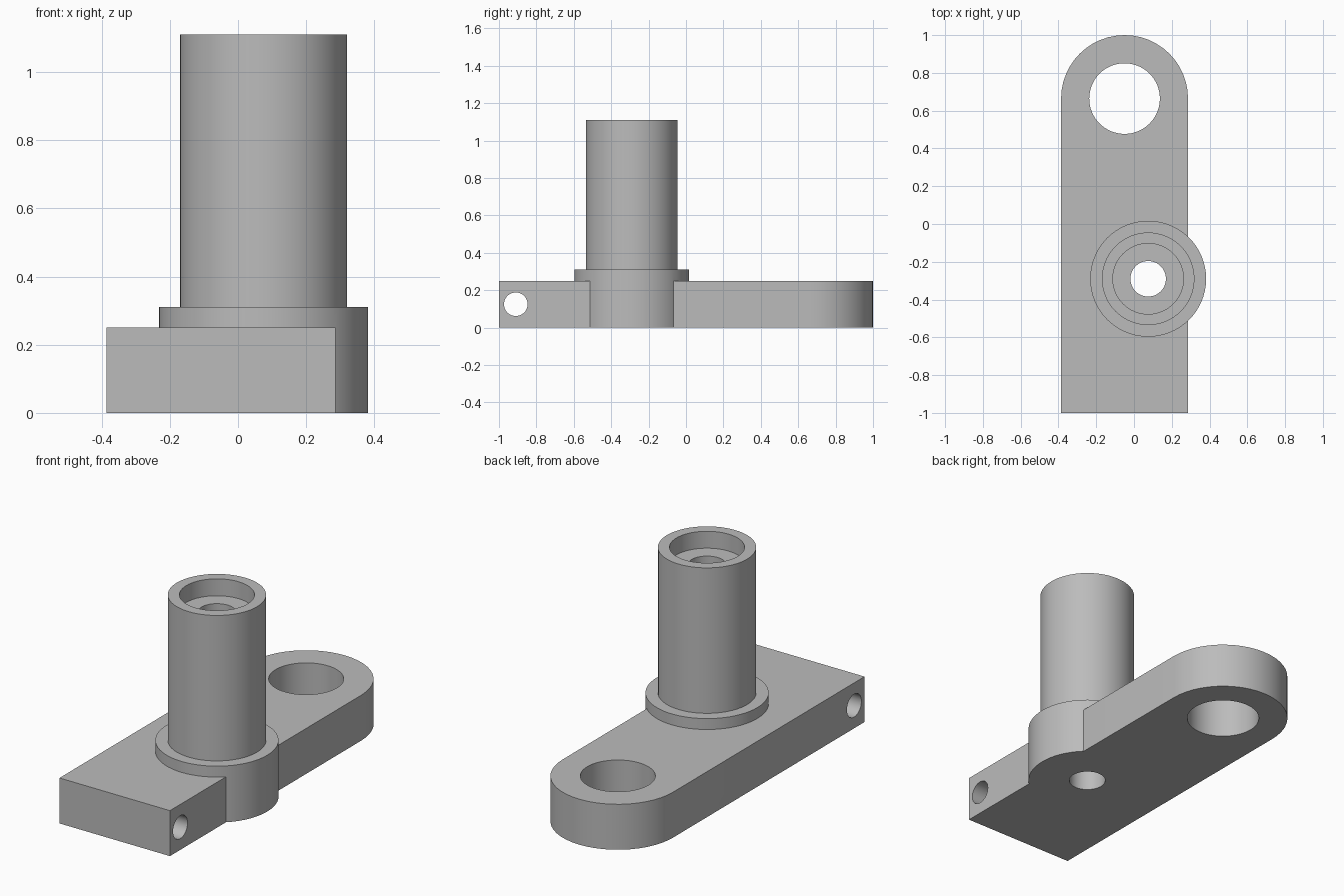
import bpy, bmesh, math

if "Cube" in bpy.data.objects:
    bpy.data.objects.remove(bpy.data.objects["Cube"], do_unlink=True)

grey = bpy.data.materials.new("plain_grey")
grey.use_nodes = True
colour = (0.5, 0.5, 0.5, 1)
grey.diffuse_color = colour
grey.node_tree.nodes["Principled BSDF"].inputs["Base Color"].default_value = colour

PLATE_TOP, POST_TOP = 0.25, 1.11
EYE = (-0.05, 0.664)
POST = (0.075, -0.29)
END_R = 0.336


def cylinder(name, centre, radius, z0, z1, sides=64):
    bpy.ops.mesh.primitive_cylinder_add(
        vertices=sides, radius=radius, depth=z1 - z0,
        location=(centre[0], centre[1], (z0 + z1) / 2))
    obj = bpy.context.object
    obj.name = name
    obj.data.materials.append(grey)
    return obj


def boolean(target, tool, operation):
    mod = target.modifiers.new(tool.name, 'BOOLEAN')
    mod.object, mod.operation, mod.solver = tool, operation, 'EXACT'
    bpy.context.view_layer.objects.active = target
    bpy.ops.object.modifier_apply(modifier=mod.name)
    bpy.data.objects.remove(tool, do_unlink=True)


# Plate with one rounded end
outline = [(EYE[0] - END_R, -1), (EYE[0] + END_R, -1)]
steps = 24
for i in range(steps + 1):
    a = math.pi * i / steps
    outline.append((EYE[0] + END_R * math.cos(a), EYE[1] + END_R * math.sin(a)))
bm = bmesh.new()
face = bm.faces.new([bm.verts.new((x, y, 0)) for x, y in outline])
top = bmesh.ops.extrude_face_region(bm, geom=[face])["geom"]
bmesh.ops.translate(bm, vec=(0, 0, PLATE_TOP),
                    verts=[v for v in top if isinstance(v, bmesh.types.BMVert)])
bmesh.ops.recalc_face_normals(bm, faces=bm.faces)
mesh = bpy.data.meshes.new("bracket")
bm.to_mesh(mesh)
bm.free()
bracket = bpy.data.objects.new("bracket", mesh)
bpy.context.collection.objects.link(bracket)
mesh.materials.append(grey)

# Boss and upright post
boolean(bracket, cylinder("boss", POST, 0.307, 0, 0.31), 'UNION')
boolean(bracket, cylinder("post", POST, 0.245, 0.1, POST_TOP), 'UNION')

# Eye hole, post bore and counterbore
boolean(bracket, cylinder("eye_hole", EYE, 0.187, -0.1, 0.5), 'DIFFERENCE')
boolean(bracket, cylinder("bore", POST, 0.094, -0.1, 1.3), 'DIFFERENCE')
boolean(bracket, cylinder("counterbore", POST, 0.187, POST_TOP - 0.093, 1.3), 'DIFFERENCE')

# Cross hole through the square end
pin = cylinder("cross_hole", (0, 0), 0.063, -1, 1, 48)
pin.rotation_euler = (0, math.pi / 2, 0)
pin.location = (0, -0.91, 0.125)
bpy.context.view_layer.update()
boolean(bracket, pin, 'DIFFERENCE')

bpy.ops.object.select_all(action='DESELECT')
bracket.select_set(True)
bpy.context.view_layer.objects.active = bracket
bpy.ops.object.shade_smooth_by_angle(angle=math.radians(30))
